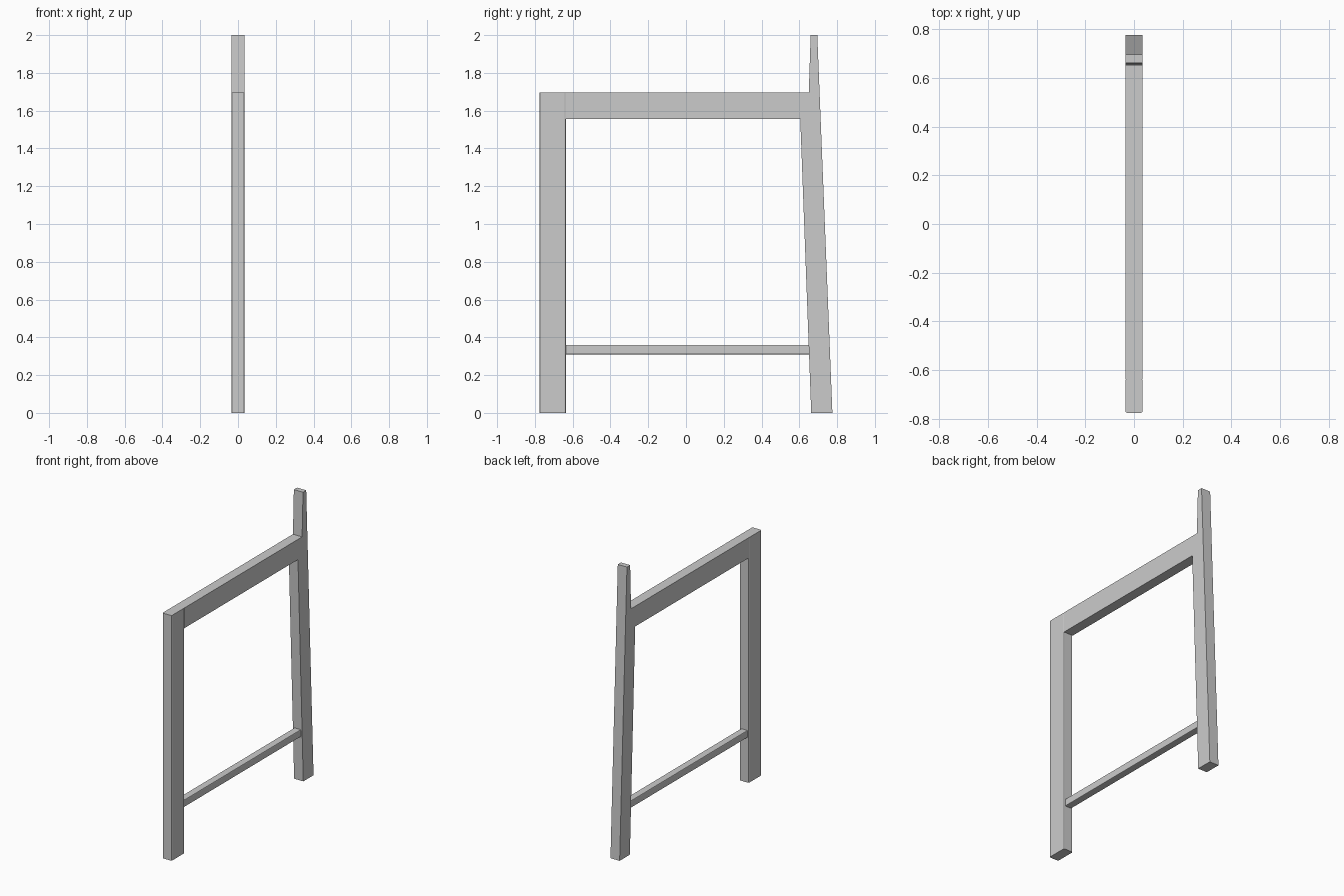
import bpy, bmesh

if "Cube" in bpy.data.objects:
    bpy.data.objects.remove(bpy.data.objects["Cube"])


def extrude_profile(name, pts, half_width):
    """Side profile (y, z) extruded symmetrically along x."""
    bm = bmesh.new()
    face = bm.faces.new([bm.verts.new((-half_width, y, z)) for y, z in pts])
    ext = bmesh.ops.extrude_face_region(bm, geom=[face])
    verts = [g for g in ext["geom"] if isinstance(g, bmesh.types.BMVert)]
    bmesh.ops.translate(bm, verts=verts, vec=(2 * half_width, 0, 0))
    bmesh.ops.recalc_face_normals(bm, faces=bm.faces)
    return finish(name, bm)


def finish(name, bm):
    mesh = bpy.data.meshes.new(name)
    bm.to_mesh(mesh)
    bm.free()
    obj = bpy.data.objects.new(name, mesh)
    bpy.context.collection.objects.link(obj)
    return obj


def bar(name, lo, hi, axis, ease):
    """Box whose long edges (along the axis) are slightly eased."""
    bm = bmesh.new()
    bmesh.ops.create_cube(bm, size=1)
    for v in bm.verts:
        v.co = [(a + b) / 2 + c * (b - a) for a, b, c in zip(lo, hi, v.co)]
    edges = [e for e in bm.edges
             if abs(e.verts[0].co[axis] - e.verts[1].co[axis]) > 1e-4]
    bmesh.ops.bevel(bm, geom=edges, offset=ease, segments=2, profile=0.5,
                    affect='EDGES')
    return finish(name, bm)


W = 0.035

# Upright front post
bar("front_leg", (-W, -0.775, 0), (W, -0.635, 1.695), 2, 0.007)

# Raked, tapering rear leg flowing into the top rail
extrude_profile("rear_leg_and_top_rail", [
    (-0.637, 1.555), (0.605, 1.555), (0.663, 0), (0.775, 0),
    (0.695, 2), (0.66, 2), (0.65, 1.695), (-0.637, 1.695)], W)

# Thin lower stretcher, ends tucked into the legs
bar("lower_stretcher", (-0.025, -0.64, 0.31), (0.025, 0.66, 0.36), 1, 0.005)
